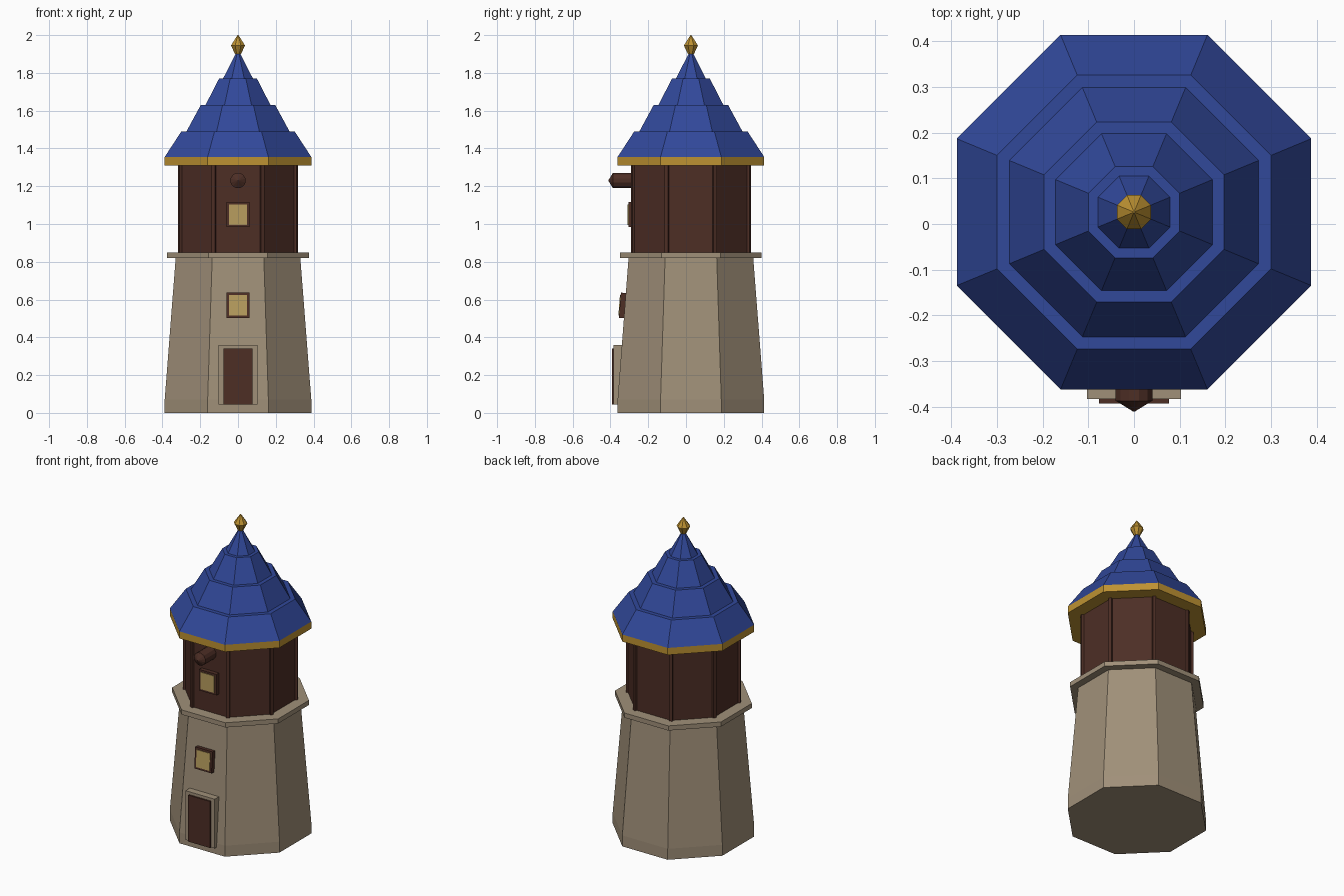
import bpy, bmesh, math
from mathutils import Matrix, Vector

if "Cube" in bpy.data.objects:
    bpy.data.objects.remove(bpy.data.objects["Cube"])

CY = 0.026  # tower axis in y
SIDES = 8


def material(name, r, g, b):
    lin = [((c / 255 + 0.055) / 1.055) ** 2.4 for c in (r, g, b)]
    m = bpy.data.materials.new(name)
    m.diffuse_color = (*lin, 1)
    m.use_nodes = True
    m.node_tree.nodes["Principled BSDF"].inputs["Base Color"].default_value = m.diffuse_color
    return m


STONE = material("stone", 160, 144, 121)
WOOD = material("dark wood", 77, 46, 37)
BLUE = material("blue tile", 49, 72, 154)
GOLD = material("gold", 190, 146, 50)
PANE = material("window glow", 184, 158, 94)


def finish(name, bm, mat):
    bmesh.ops.recalc_face_normals(bm, faces=bm.faces)
    me = bpy.data.meshes.new(name)
    bm.to_mesh(me)
    bm.free()
    me.materials.append(mat)
    ob = bpy.data.objects.new(name, me)
    bpy.context.collection.objects.link(ob)
    return ob


def lathe(name, profile, mat, sides=SIDES, matrix=Matrix.Translation((0, CY, 0))):
    """Closed faceted solid from (apothem, z) points; one flat side faces front."""
    bm = bmesh.new()
    rings = []
    for a, z in profile:
        r = a / math.cos(math.pi / sides)
        rings.append([bm.verts.new((r * math.cos((i + 0.5) * math.tau / sides),
                                    r * math.sin((i + 0.5) * math.tau / sides), z))
                      for i in range(sides)])
    for lo, hi in zip(rings, rings[1:]):
        for i in range(sides):
            j = (i + 1) % sides
            bm.faces.new((lo[i], lo[j], hi[j], hi[i]))
    bm.faces.new(rings[0][::-1])
    bm.faces.new(rings[-1])
    bm.transform(matrix)
    return finish(name, bm, mat)


def box(name, size, center, mat, rot=Matrix()):
    bm = bmesh.new()
    bmesh.ops.create_cube(bm, size=1)
    bm.transform(Matrix.Translation(center) @ rot @ Matrix.Diagonal((*size, 1)))
    return finish(name, bm, mat)


# Stone base with short plinth and ledge
lathe("stone_tower", [(0.388, 0), (0.388, 0.07), (0.33, 0.82)], STONE)
lathe("stone_ledge", [(0.375, 0.82), (0.375, 0.85)], STONE)

# Timber storey with corner posts
lathe("timber_storey", [(0.305, 0.85), (0.305, 1.31)], WOOD)
for i in range(SIDES):
    a = (i + 0.5) * math.tau / SIDES
    box(f"corner_post_{i + 1}", (0.02, 0.02, 0.46),
        (0.33 * math.cos(a), CY + 0.33 * math.sin(a), 1.08), WOOD,
        Matrix.Rotation(a, 4, 'Z'))

# Roof: gold eave and four stepped tiers
lathe("roof_eave", [(0.388, 1.31), (0.388, 1.355)], GOLD)
lathe("tiled_roof", [(0.388, 1.355), (0.30, 1.49), (0.273, 1.49), (0.197, 1.63),
                     (0.172, 1.63), (0.10, 1.77), (0.079, 1.77), (0.008, 1.91)], BLUE)
lathe("finial", [(0.016, 1.9), (0.037, 1.945), (0.014, 1.982), (0.002, 2.0)], GOLD)

# Door and its stone surround
box("door_surround", (0.206, 0.08, 0.315), (0, -0.343, 0.2025), STONE)
box("door", (0.154, 0.08, 0.297), (0, -0.353, 0.1935), WOOD)


# Windows, the lower one leaning with the wall
def window(name, y, z, lean):
    rot = Matrix.Rotation(-lean, 4, 'X')
    box(name + "_frame", (0.122, 0.05, 0.134), (0, y, z), WOOD, rot)
    offset = rot @ Vector((0, -0.025, 0))
    box(name + "_pane", (0.096, 0.008, 0.108), Vector((0, y, z)) + offset, PANE, rot)


window("lower_window", -0.325, 0.568, math.atan(0.058 / 0.75))
window("upper_window", -0.28, 1.05, 0)

# Pointed hoist beam
lathe("hoist_beam", [(0.04, 0.2), (0.04, 0.387), (0.001, 0.411)], WOOD, 12,
      Matrix.Translation((0, 0, 1.23)) @ Matrix.Rotation(math.pi / 2, 4, 'X'))
